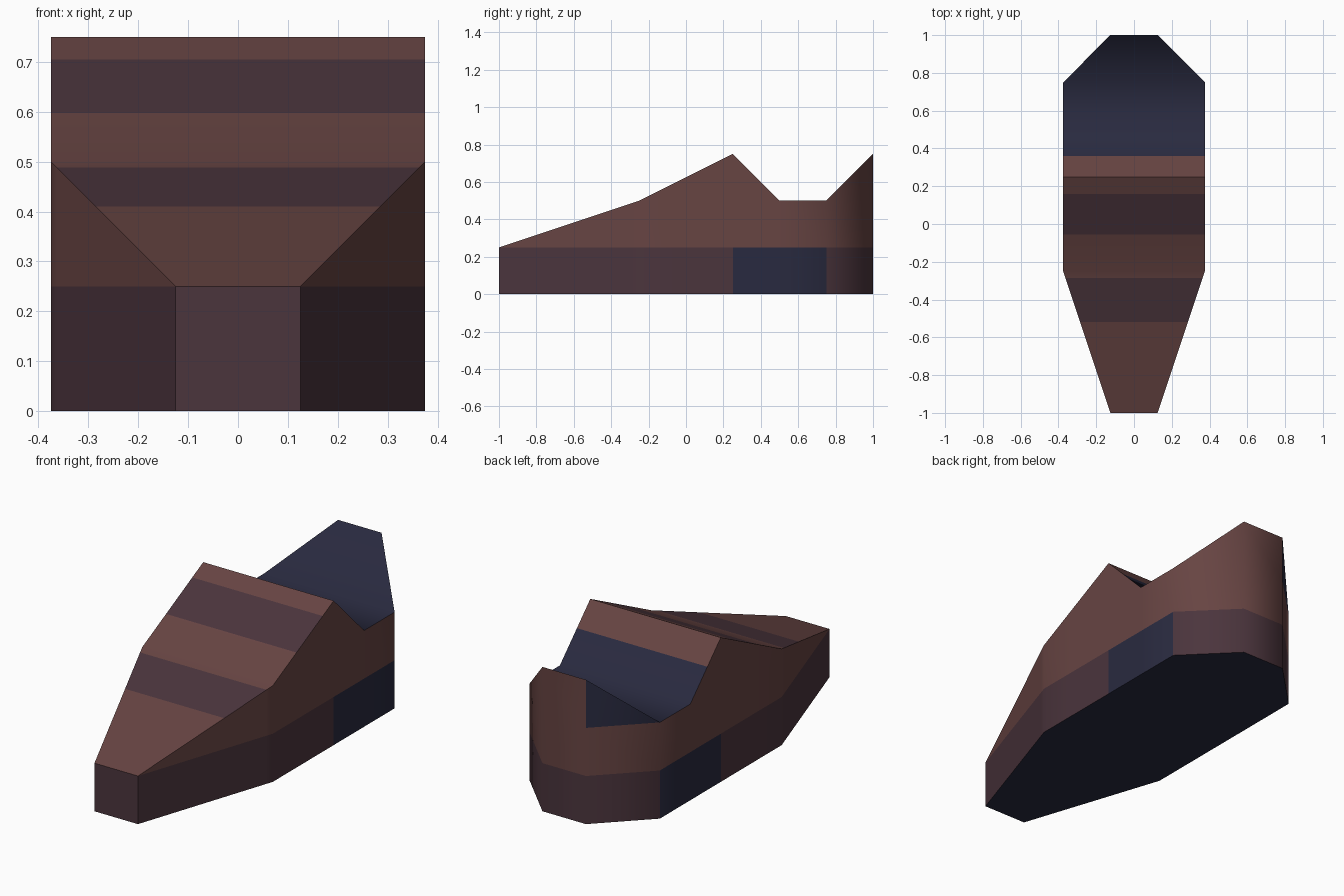
import bpy, bmesh, math

if "Cube" in bpy.data.objects:
    bpy.data.objects.remove(bpy.data.objects["Cube"])


def material(name, rgb):
    m = bpy.data.materials.new(name)
    m.diffuse_color = (*rgb, 1)
    m.use_nodes = True
    m.node_tree.nodes["Principled BSDF"].inputs["Base Color"].default_value = m.diffuse_color
    return m


def interp(points, y):
    for (a, u), (b, v) in zip(points, points[1:]):
        if y <= b:
            return u + (v - u) * (y - a) / (b - a)
    return points[-1][1]


BROWN, PLUM, NAVY = 0, 1, 2
WIDTH = [(-1, .125), (-.25, .375), (.75, .375), (1, .125)]
TOP = [(-1, .25), (-.25, .5), (.25, .75), (.5, .5), (.75, .5), (1, .75)]
STATIONS = [-1, -.52, -.285, -.25, -.055, .16, .25, .36, .5, .75, 1]

# Body: cross-sections lofted from nose to stern
bm = bmesh.new()
rings = []
for y in STATIONS:
    w, t = interp(WIDTH, y), interp(TOP, y)
    section = [(-w, 0), (-w, .25), (-w, t), (w, t), (w, .25), (w, 0)]
    rings.append([bm.verts.new((x, y, z)) for x, z in section])
for a, b in zip(rings, rings[1:]):
    for i in range(6):
        j = (i + 1) % 6
        bm.faces.new((a[i], a[j], b[j], b[i]))
n, s = rings[0], rings[-1]
bm.faces.new((n[0], n[1], n[4], n[5]))
bm.faces.new((s[0], s[1], s[4], s[5]))
bm.faces.new((s[1], s[2], s[3], s[4]))
bmesh.ops.remove_doubles(bm, verts=bm.verts[:], dist=1e-4)
bmesh.ops.recalc_face_normals(bm, faces=bm.faces[:])

# Stern panel on the left: cut the upper corner face at deck height
corner = [f for f in bm.faces if f.normal.x < -.5 and f.normal.y > .5
          and f.calc_center_median().z > .3]
geom = set(corner)
for f in corner:
    geom.update(f.edges)
    geom.update(f.verts)
bmesh.ops.bisect_plane(bm, geom=list(geom), plane_co=(0, 0, .5),
                       plane_no=(0, 0, 1), dist=1e-4)
bm.normal_update()

# Colours by height, direction and position along the body
for f in bm.faces:
    c = f.calc_center_median()
    f.smooth = True
    if f.normal.z < -.9:
        f.material_index = NAVY
    elif f.normal.z > .3:
        if c.y > .36:
            f.material_index = NAVY
        elif -.52 < c.y < -.285 or -.055 < c.y < .16:
            f.material_index = PLUM
        else:
            f.material_index = BROWN
    elif c.z < .2:
        f.material_index = NAVY if .25 < c.y < .75 else PLUM
    elif c.z > .5 and f.normal.x < -.5 and f.normal.y > .5:
        f.material_index = NAVY
    else:
        f.material_index = BROWN

mesh = bpy.data.meshes.new("boat_body")
bm.to_mesh(mesh)
bm.free()
for m in (material("brown", (.135, .058, .055)),
          material("plum", (.070, .035, .046)),
          material("navy", (.022, .023, .050))):
    mesh.materials.append(m)
body = bpy.data.objects.new("boat_body", mesh)
bpy.context.collection.objects.link(body)
bpy.context.view_layer.objects.active = body
body.select_set(True)
bpy.ops.object.shade_smooth_by_angle(angle=math.radians(50))
